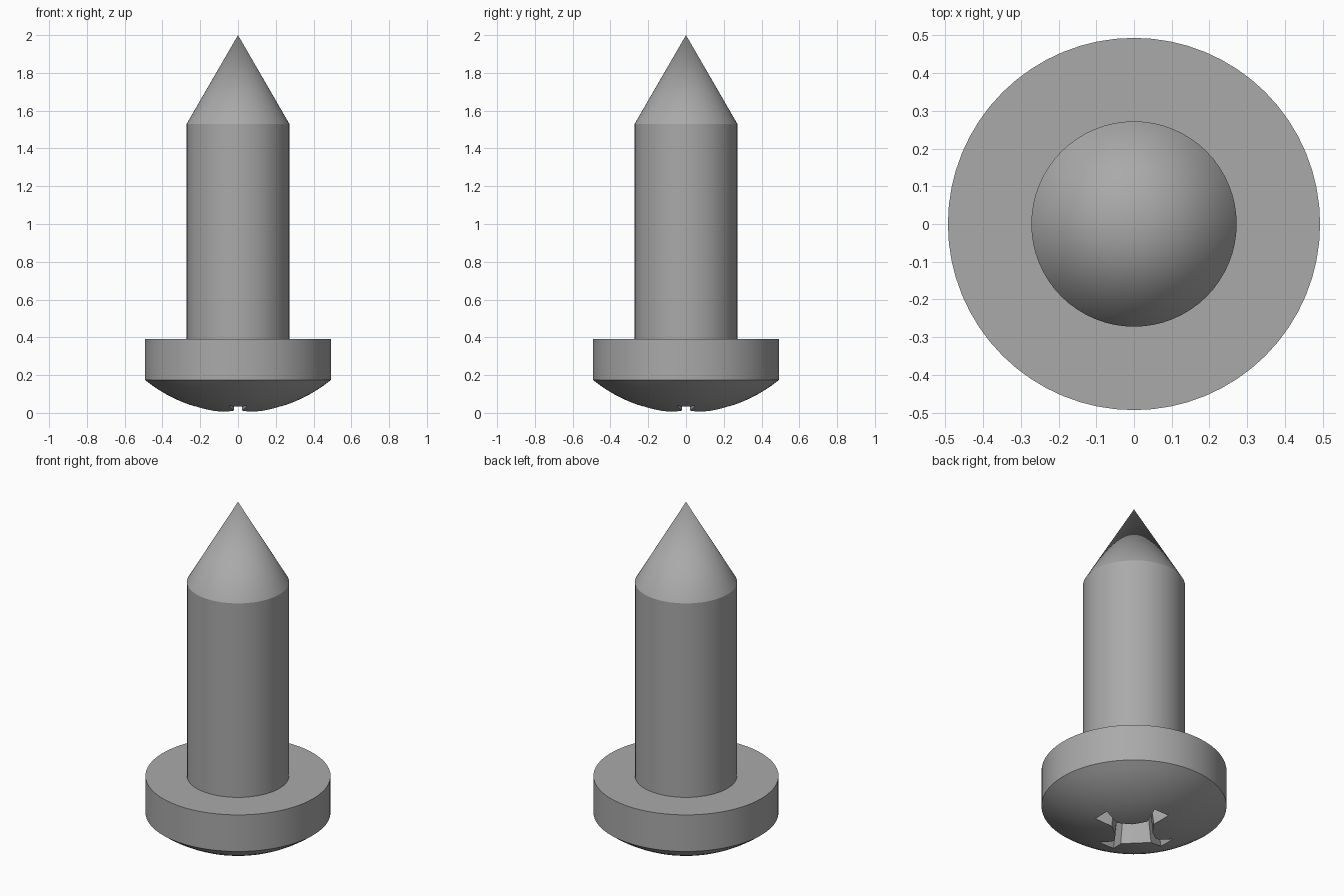
import bpy, bmesh
from math import sin, cos, pi, asin

cube = bpy.data.objects.get("Cube")
if cube:
    bpy.data.objects.remove(cube, do_unlink=True)

SEGMENTS = 64
HEAD_R, HEAD_EDGE, HEAD_TOP = 0.493, 0.175, 0.39
SHANK_R, SHANK_TOP, TIP = 0.272, 1.53, 2.0

steel = bpy.data.materials.new("grey_steel")
steel.use_nodes = True
colour = (0.40, 0.40, 0.40, 1)
steel.diffuse_color = colour
steel.node_tree.nodes["Principled BSDF"].inputs["Base Color"].default_value = colour


def add_object(name, bm):
    bmesh.ops.recalc_face_normals(bm, faces=bm.faces)
    mesh = bpy.data.meshes.new(name)
    bm.to_mesh(mesh)
    bm.free()
    mesh.materials.append(steel)
    obj = bpy.data.objects.new(name, mesh)
    bpy.context.collection.objects.link(obj)
    return obj


def lathe(name, profile):
    """Spin a closed (radius, height) profile around z."""
    bm = bmesh.new()
    verts = [bm.verts.new((r, 0, z)) for r, z in profile]
    edges = [bm.edges.new(pair) for pair in zip(verts, verts[1:])]
    bmesh.ops.spin(bm, geom=verts + edges, cent=(0, 0, 0), axis=(0, 0, 1),
                   angle=2 * pi, steps=SEGMENTS, use_merge=False)
    bmesh.ops.remove_doubles(bm, verts=bm.verts, dist=0.0001)
    return add_object(name, bm)


def loft(name, rings):
    """Join matching outlines, each given as a list of points, and cap the ends."""
    bm = bmesh.new()
    loops = [[bm.verts.new(p) for p in ring] for ring in rings]
    n = len(loops[0])
    for low, high in zip(loops, loops[1:]):
        for i in range(n):
            j = (i + 1) % n
            bm.faces.new((low[i], low[j], high[j], high[i]))
    bm.faces.new(loops[0])
    bm.faces.new(loops[-1])
    return add_object(name, bm)


# Body: domed head, straight shank and pointed tip in one turned profile
dome_r = (HEAD_R ** 2 + HEAD_EDGE ** 2) / (2 * HEAD_EDGE)
sweep = asin(HEAD_R / dome_r)
dome = [(dome_r * sin(sweep * i / 12), dome_r * (1 - cos(sweep * i / 12)))
        for i in range(13)]
body = lathe("screw_body", dome + [(HEAD_R, HEAD_TOP), (SHANK_R, HEAD_TOP),
                                   (SHANK_R, SHANK_TOP), (0, TIP)])

# Drive recess: four flared arms around a tapering core
arm = [(0.23, -0.049), (0.23, 0.049), (0.135, 0.022), (0.07, 0.07), (0.022, 0.135)]
outline = []
for k in range(4):
    c, s = cos(k * pi / 2), sin(k * pi / 2)
    quarter = [arm[0], arm[1], arm[2], arm[3], arm[4]]
    outline += [(x * c - y * s, x * s + y * c) for x, y in quarter]
rings = [[(x * f, y * f, z) for x, y in outline]
         for f, z in ((1.0, -0.05), (1.0, 0.03), (0.75, 0.25))]
cutter = loft("recess_cutter", rings)
cutter.hide_render = True

cut = body.modifiers.new("recess", "BOOLEAN")
cut.operation = "DIFFERENCE"
cut.solver = "EXACT"
cut.object = cutter
bpy.context.view_layer.objects.active = body
body.select_set(True)
bpy.ops.object.modifier_apply(modifier=cut.name)
bpy.data.objects.remove(cutter, do_unlink=True)

# Smooth the turned surfaces, keep rims and recess corners crisp
bpy.ops.object.shade_smooth_by_angle(angle=pi / 9)
